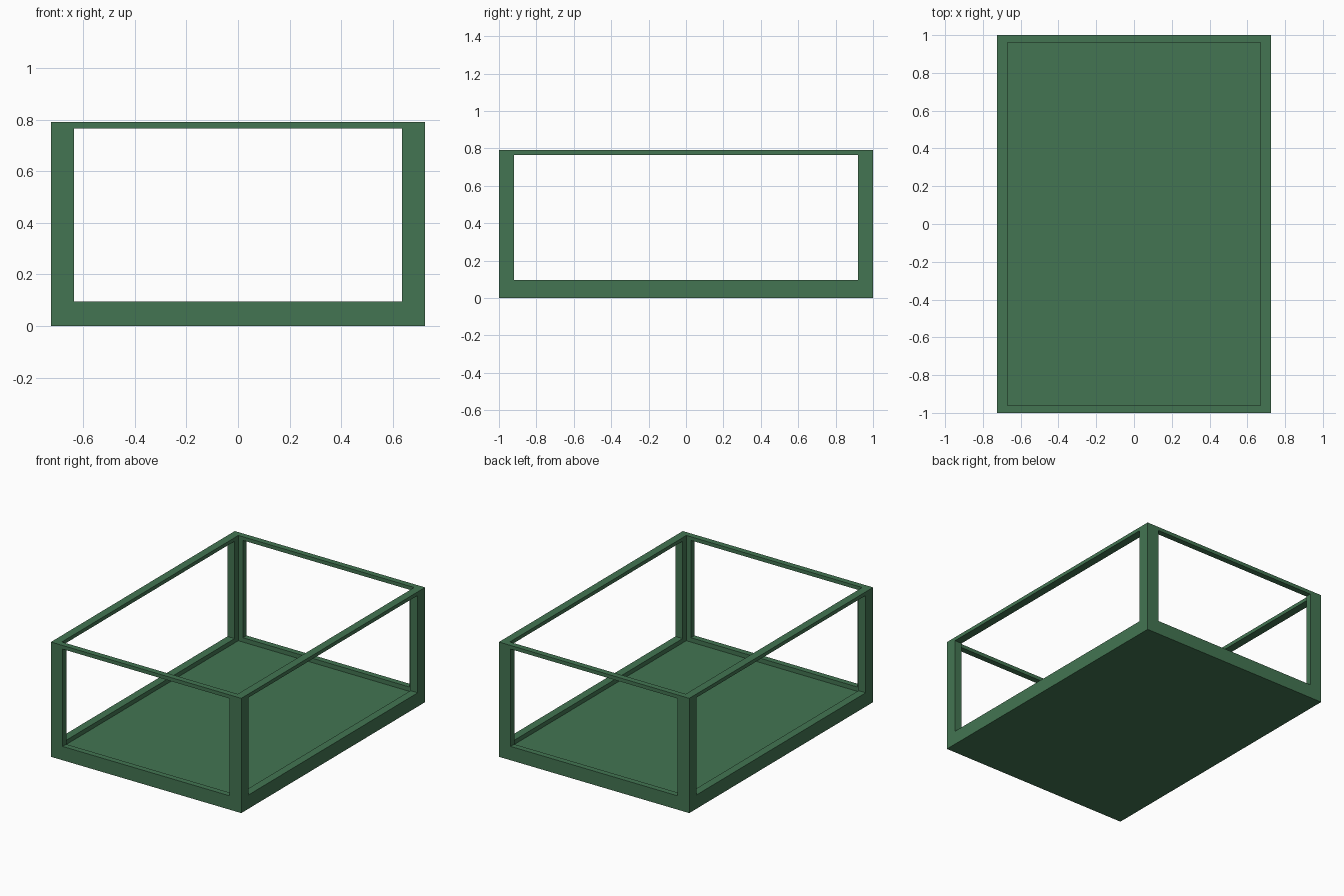
import bpy

if "Cube" in bpy.data.objects:
    bpy.data.objects.remove(bpy.data.objects["Cube"])

W, D, H = 1.45, 2.0, 0.79          # outer size
SILL, RIM, FLOOR = 0.095, 0.765, 0.065


def box(name, sx, sy, z0, z1):
    """Box centred on x and y, spanning z0 to z1."""
    bpy.ops.mesh.primitive_cube_add(size=1, location=(0, 0, (z0 + z1) / 2))
    ob = bpy.context.object
    ob.name = name
    ob.scale = (sx, sy, z1 - z0)
    bpy.ops.object.transform_apply(location=True, rotation=False, scale=True)
    return ob


# Solid block that becomes the open frame with its floor tray
frame = box("open_box_frame", W, D, 0, H)

# Inner cavity, front/back window, side windows
cutters = [
    box("cavity_cutter", 1.34, 1.92, FLOOR, H + 0.3),
    box("front_back_window_cutter", 1.27, 3.0, SILL, RIM),
    box("side_window_cutter", 3.0, 1.84, SILL, RIM),
]
for cutter in cutters:
    cutter.hide_render = True
    mod = frame.modifiers.new(cutter.name, 'BOOLEAN')
    mod.operation = 'DIFFERENCE'
    mod.solver = 'EXACT'
    mod.object = cutter

# Apply the cuts and drop the cutters
bpy.ops.object.select_all(action='DESELECT')
frame.select_set(True)
bpy.context.view_layer.objects.active = frame
for cutter in cutters:
    bpy.ops.object.modifier_apply(modifier=cutter.name)
for cutter in cutters:
    bpy.data.objects.remove(cutter, do_unlink=True)

# Green paint
paint = bpy.data.materials.new("green_paint")
paint.diffuse_color = (0.056, 0.178, 0.084, 1)
paint.use_nodes = True
paint.node_tree.nodes["Principled BSDF"].inputs["Base Color"].default_value = paint.diffuse_color
frame.data.materials.clear()
frame.data.materials.append(paint)
